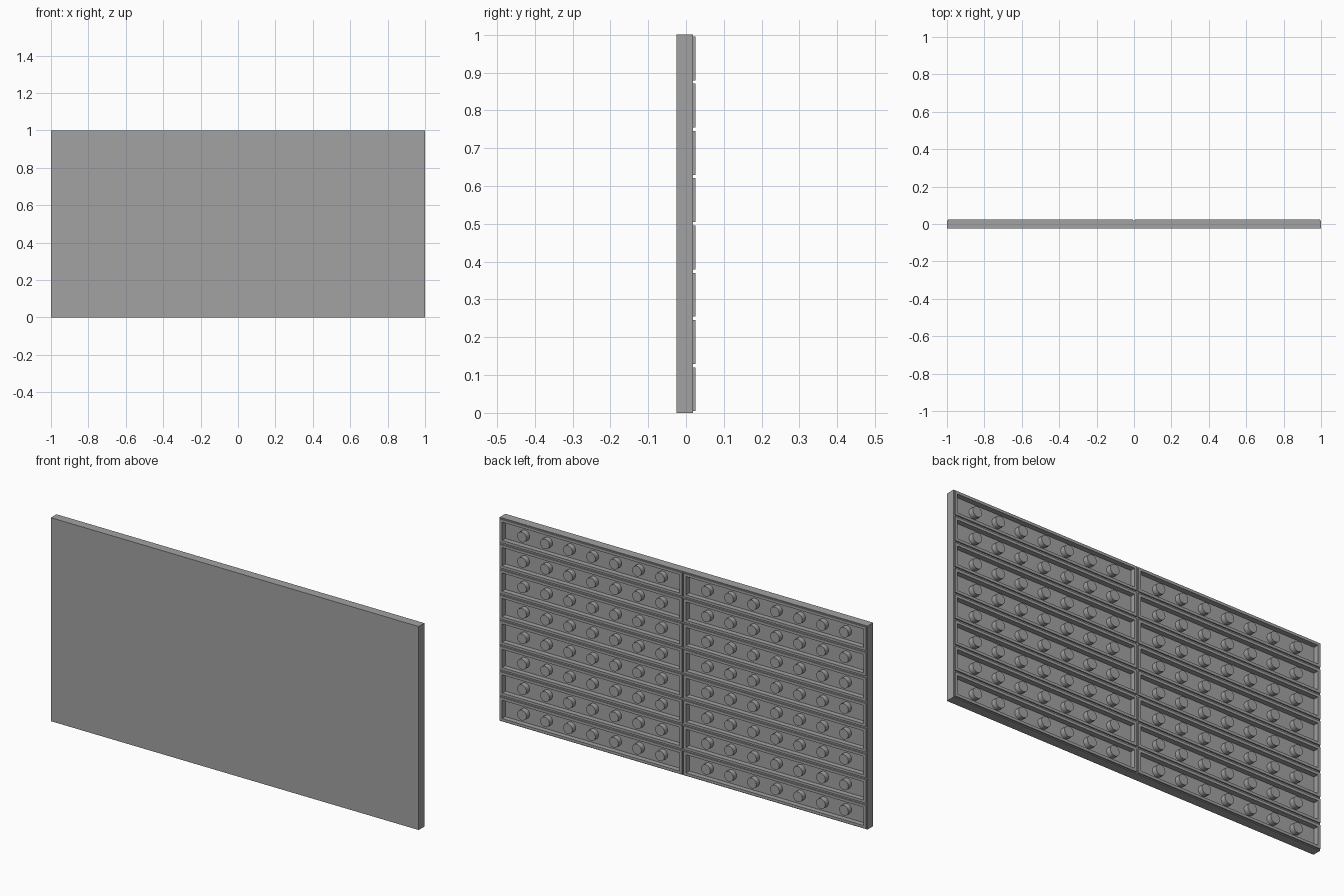
import bpy
import bmesh
from math import radians
from mathutils import Matrix, Vector

cube = bpy.data.objects.get("Cube")
if cube:
    bpy.data.objects.remove(cube, do_unlink=True)

ROWS, COLS, PEGS = 8, 2, 7
LENGTH, PITCH, FRONT = 1.0, 0.125, -0.025
UNIT = PITCH / 20          # lip step; the plank is 8 of these thick

grey = bpy.data.materials.new("plain grey")
grey.use_nodes = True
colour = (0.36, 0.36, 0.36, 1)
grey.diffuse_color = colour
grey.node_tree.nodes["Principled BSDF"].inputs["Base Color"].default_value = colour


def push(bm, face, depth):
    """Extrude one face along y and return the moved face."""
    new = bmesh.ops.extrude_discrete_faces(bm, faces=[face])["faces"][0]
    bmesh.ops.translate(bm, verts=new.verts, vec=Vector((0, depth, 0)))
    return new


def plank_mesh():
    """Flat-fronted plank with a stepped lip and hollow back."""
    bm = bmesh.new()
    body = 7 * UNIT
    bmesh.ops.create_cube(bm, size=1, matrix=Matrix.Translation((0, FRONT + body / 2, 0))
                          @ Matrix.Diagonal((LENGTH, body, PITCH, 1)))
    back = max(bm.faces, key=lambda f: f.calc_center_median().y)
    bmesh.ops.inset_region(bm, faces=[back], thickness=UNIT)
    back = push(bm, back, UNIT)
    bmesh.ops.inset_region(bm, faces=[back], thickness=3 * UNIT)
    push(bm, back, -4 * UNIT)
    bmesh.ops.recalc_face_normals(bm, faces=bm.faces)
    mesh = bpy.data.meshes.new("plank")
    bm.to_mesh(mesh)
    bm.free()
    return mesh


def peg_mesh():
    """Row of round pegs standing on the pocket floor."""
    bm = bmesh.new()
    depth = 4 * UNIT
    for i in range(PEGS):
        x = (i - (PEGS - 1) / 2) * PITCH
        bmesh.ops.create_cone(bm, cap_ends=True, segments=16, radius1=4 * UNIT,
                              radius2=4 * UNIT, depth=depth,
                              matrix=Matrix.Translation((x, depth / 2, 0))
                              @ Matrix.Rotation(radians(90), 4, "X"))
    mesh = bpy.data.meshes.new("peg_row")
    bm.to_mesh(mesh)
    bm.free()
    return mesh


# Stack the planks in two columns
parts = {"plank": plank_mesh(), "peg_row": peg_mesh()}
for mesh in parts.values():
    mesh.materials.append(grey)
for col in range(COLS):
    for row in range(ROWS):
        for name, mesh in parts.items():
            side = ("right", "left")[col]
            ob = bpy.data.objects.new(f"{side}_{name}_{row + 1}", mesh)
            ob.location = ((col - 0.5) * LENGTH, 0, (row + 0.5) * PITCH)
            bpy.context.collection.objects.link(ob)

# Smooth the peg sides, keeping their rims sharp
bpy.ops.object.select_all(action="DESELECT")
peg = bpy.data.objects["left_peg_row_1"]
peg.select_set(True)
bpy.context.view_layer.objects.active = peg
bpy.ops.object.shade_smooth_by_angle(angle=radians(30))
